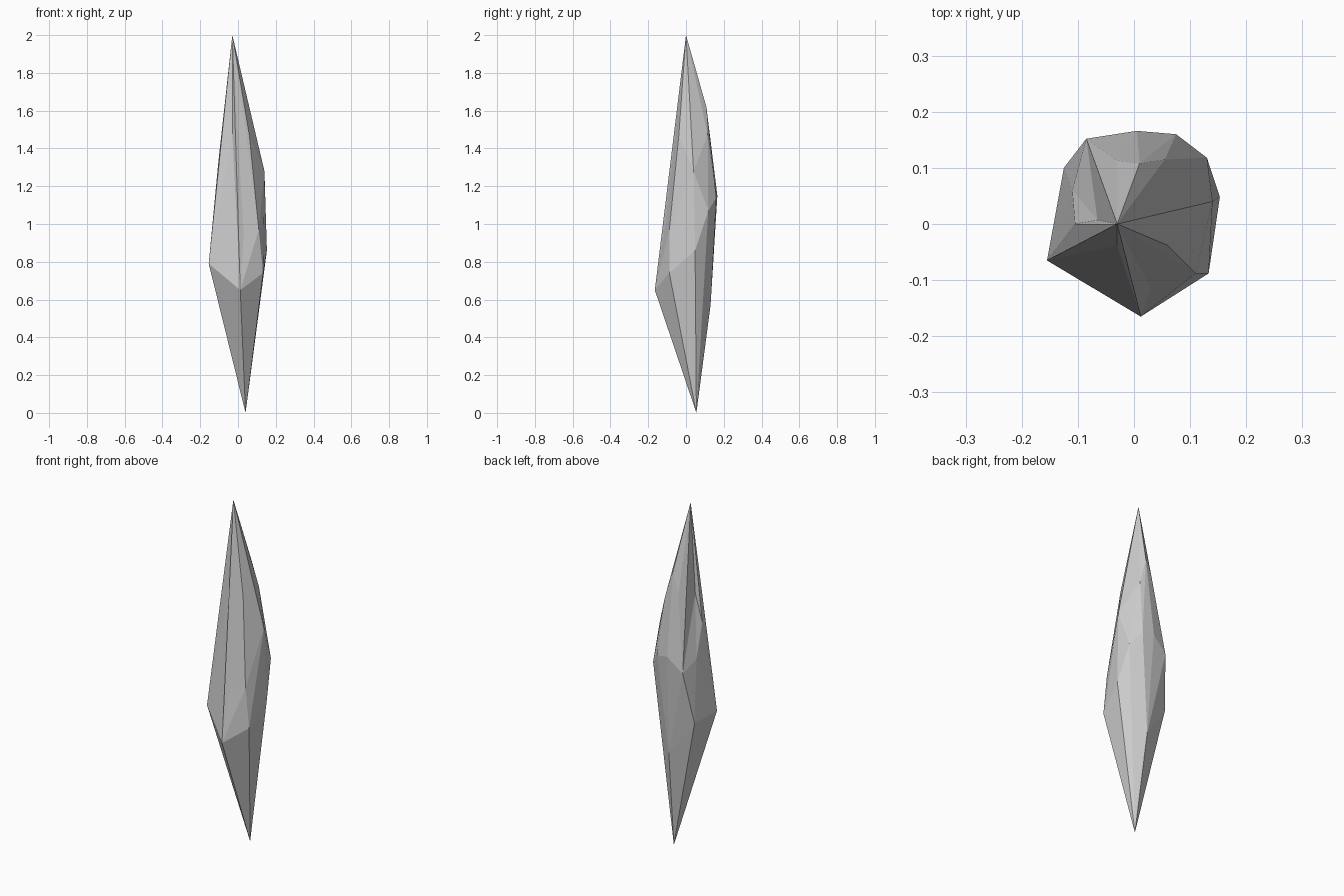
import bpy, bmesh
from mathutils import Vector

if "Cube" in bpy.data.objects:
    bpy.data.objects.remove(bpy.data.objects["Cube"])

# Corners of the shard, listed by level from tip to foot
CORNERS = [
    (-0.03, 0.0, 2.0),
    (0.01, 0.108, 1.62),
    # shoulder
    (-0.03, -0.038, 1.48), (0.06, -0.038, 1.47), (0.055, 0.115, 1.47),
    (-0.03, 0.113, 1.50), (-0.065, 0.007, 1.48),
    # upper body
    (-0.105, 0.0, 1.32), (0.14, 0.04, 1.28), (0.075, 0.16, 1.14),
    (0.005, 0.166, 1.15), (-0.085, 0.152, 1.07), (-0.11, 0.06, 1.13),
    (0.13, 0.118, 1.07),
    # lower body
    (0.11, -0.088, 0.97), (0.03, -0.115, 0.95), (0.153, 0.048, 0.86),
    (-0.155, -0.065, 0.79), (-0.125, 0.1, 0.77), (0.133, -0.088, 0.74),
    (0.012, -0.165, 0.65), (0.02, 0.13, 0.57),
    # foot
    (0.04, 0.055, 0.0),
]


def hull(points):
    bm = bmesh.new()
    verts = [bm.verts.new(p) for p in points]
    bmesh.ops.convex_hull(bm, input=verts, use_existing_faces=False)
    return bm, verts


# Skin the corners: dented ones are pushed out until the hull reaches them,
# then every corner goes back to its true place.
pushed = [Vector(c) for c in CORNERS]
for step in range(60):
    bm, verts = hull(pushed)
    inside = [i for i, v in enumerate(verts) if not v.link_faces]
    if not inside or step == 59:
        break
    bm.free()
    for i in inside:
        pushed[i].x *= 1.03
        pushed[i].y *= 1.03
for v, c in zip(verts, CORNERS):
    v.co = c
loose = [v for v in bm.verts if not v.link_faces]
bmesh.ops.delete(bm, geom=loose, context='VERTS')
bmesh.ops.recalc_face_normals(bm, faces=bm.faces[:])

mesh = bpy.data.meshes.new("crystal_shard")
bm.to_mesh(mesh)
bm.free()
shard = bpy.data.objects.new("crystal_shard", mesh)
bpy.context.collection.objects.link(shard)
